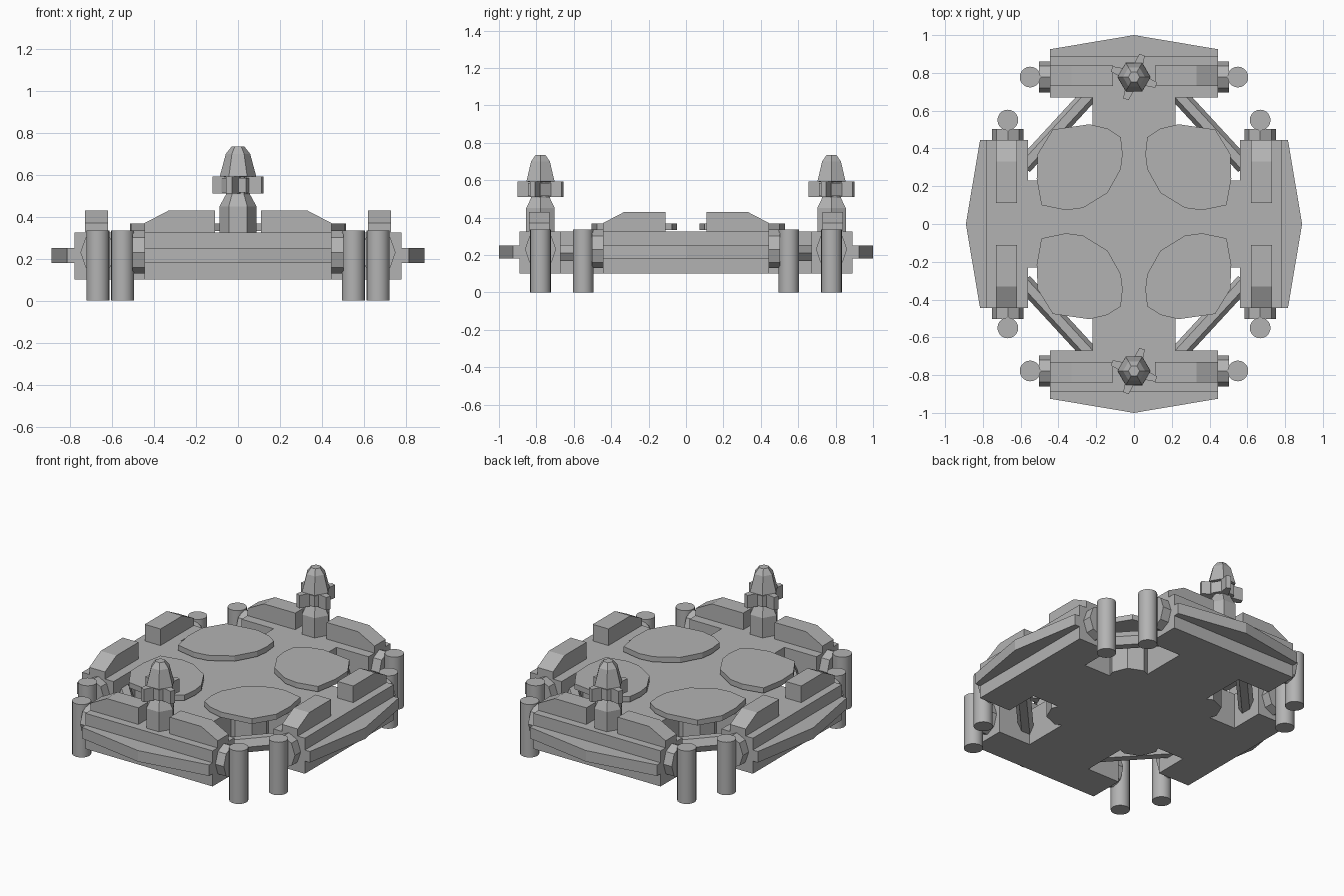
import bpy
import bmesh
from math import pi, cos, sin
from mathutils import Vector, Matrix

cube = bpy.data.objects.get("Cube")
if cube:
    bpy.data.objects.remove(cube, do_unlink=True)

grey = bpy.data.materials.new("hull_grey")
grey.use_nodes = True
colour = (0.45, 0.45, 0.45, 1)
grey.diffuse_color = colour
grey.node_tree.nodes["Principled BSDF"].inputs["Base Color"].default_value = colour

FLOOR, DECK = 0.10, 0.325
SIGNS = (1, -1)


def finish(name, bm):
    bmesh.ops.recalc_face_normals(bm, faces=bm.faces)
    mesh = bpy.data.meshes.new(name)
    bm.to_mesh(mesh)
    bm.free()
    mesh.materials.append(grey)
    obj = bpy.data.objects.new(name, mesh)
    bpy.context.collection.objects.link(obj)
    return obj


def loft(name, rings):
    """Join rings of equal point count and cap both ends."""
    bm = bmesh.new()
    loops = [[bm.verts.new(p) for p in ring] for ring in rings]
    n = len(loops[0])
    for a, b in zip(loops, loops[1:]):
        for i in range(n):
            j = (i + 1) % n
            bm.faces.new((a[i], a[j], b[j], b[i]))
    bm.faces.new(loops[0])
    bm.faces.new(loops[-1])
    return finish(name, bm)


def plate(name, outline, low, high):
    return loft(name, [[(x, y, z) for x, y in outline] for z in (low, high)])


def circle(n, r, x=0, y=0):
    return [(x + r * cos(2 * pi * i / n), y + r * sin(2 * pi * i / n)) for i in range(n)]


def rod(name, start, end, n, wide, tall):
    """Horizontal prism between two points."""
    start, end = Vector(start), Vector(end)
    side = (end - start).cross(Vector((0, 0, 1))).normalized()
    ring = [side * wide * u + Vector((0, 0, tall * v)) for u, v in circle(n, 1)]
    return loft(name, [[start + p for p in ring], [end + p for p in ring]])


# cross-shaped core
ax, ay, ex, ey = 0.22, 0.23, 0.57, 0.68
plate("core_cross", [(ax, -ey), (ax, -ay), (ex, -ay), (ex, ay), (ax, ay), (ax, ey),
                     (-ax, ey), (-ax, ay), (-ex, ay), (-ex, -ay), (-ax, -ay), (-ax, -ey)],
      FLOOR, DECK)

# four edge modules, built facing +y and turned into place
HALF = 0.445
MODULES = (("back", 0, 0), ("left", -pi / 2, -0.11),
           ("front", pi, 0), ("right", pi / 2, -0.11))
for side, angle, shift in MODULES:
    turn = Matrix.Rotation(angle, 4, "Z") @ Matrix.Translation((0, shift, 0))
    parts = [
        plate(side + "_block", [(-HALF, 0.67), (HALF, 0.67), (HALF, 0.89), (-HALF, 0.89)],
              FLOOR, DECK),
        plate(side + "_bumper", [(-HALF, 0.88), (HALF, 0.88), (HALF, 0.925),
                                 (0, 1), (-HALF, 0.925)], 0.18, 0.25)]
    for s in SIGNS:
        hood = [(0.11, DECK), (HALF, DECK), (HALF, 0.37), (0.33, 0.43), (0.11, 0.43)]
        parts.append(loft(side + "_hood", [[(s * x, y, z) for x, z in hood]
                                           for y in (0.73, 0.84)]))
        parts.append(rod(side + "_hub", (s * 0.43, 0.778, 0.23), (s * 0.503, 0.778, 0.23),
                         8, 0.083, 0.1))
        foot = plate(side + "_foot", circle(20, 0.055, s * 0.55, 0.778), 0, 0.335)
        for face in foot.data.polygons:
            face.use_smooth = abs(face.normal.z) < 0.5
        parts.append(foot)
    for part in parts:
        part.data.transform(turn)

# corner pads, their pedestals and the diagonal braces
PAD = [(0.07, 0.46), (0.06, 0.37), (0.07, 0.29), (0.14, 0.165), (0.27, 0.085),
       (0.36, 0.073), (0.49, 0.10), (0.515, 0.24), (0.51, 0.37), (0.43, 0.50),
       (0.235, 0.528), (0.14, 0.505)]
for sx in SIGNS:
    for sy in SIGNS:
        drop = 0 if sy > 0 else 0.024
        plate("landing_pad", [(sx * x, sy * (y - drop)) for x, y in PAD], 0.333, 0.367)
        plate("pad_pedestal", circle(8, 0.13, sx * 0.26, sy * 0.27), FLOOR, 0.34)
        rod("diagonal_brace", (sx * 0.23, sy * 0.69, 0.21), (sx * 0.585, sy * 0.305, 0.21),
            6, 0.045, 0.05)

# two finned towers
TOWER = [(0.088, DECK), (0.088, 0.45), (0.058, 0.505), (0.058, 0.59),
         (0.087, 0.592), (0.058, 0.70), (0.03, 0.735)]
for name, y in (("back", 0.778), ("front", -0.778)):
    loft(name + "_tower", [[(px, py, z) for px, py in circle(6, r, 0, y)] for r, z in TOWER])
    plate(name + "_tower_collar", circle(6, 0.078, 0, y), 0.515, 0.585)
    for k in range(4):
        fin = plate(name + "_tower_fin", [(0.03, -0.03), (0.125, -0.015),
                                          (0.125, 0.015), (0.03, 0.03)], 0.51, 0.592)
        fin.data.transform(Matrix.Translation((0, y, 0))
                           @ Matrix.Rotation(k * pi / 2 - 0.35, 4, "Z"))
